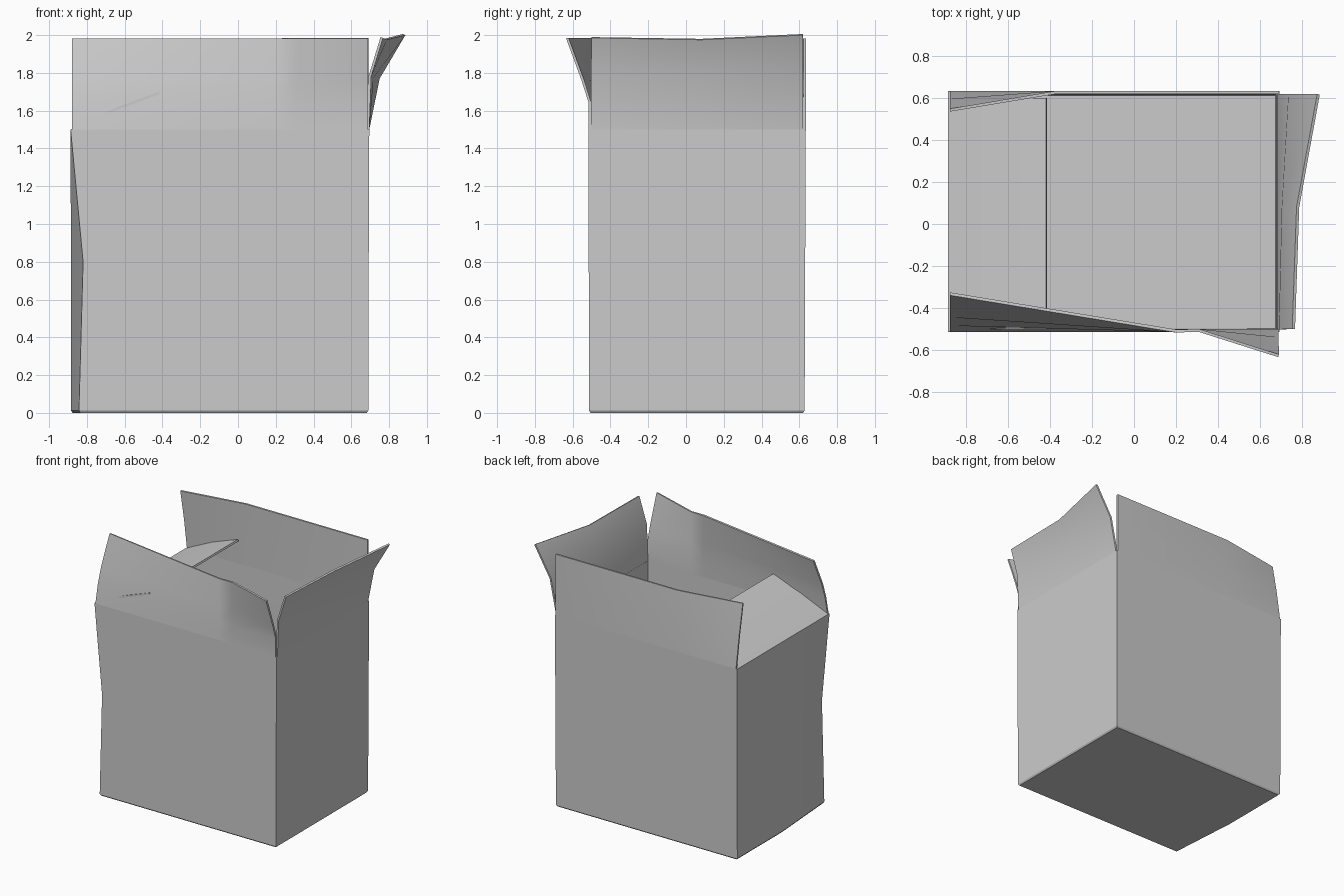
import bpy, bmesh

if "Cube" in bpy.data.objects:
    bpy.data.objects.remove(bpy.data.objects["Cube"])

T = 0.014  # cardboard thickness


def sheet(name, rows, closed=False):
    """Skin rows of points into a card, thickened inwards; closed rows get a floor."""
    bm = bmesh.new()
    grid = [[bm.verts.new(p) for p in row] for row in rows]
    n = len(rows[0])
    for a, b in zip(grid, grid[1:]):
        for i in range(n if closed else n - 1):
            j = (i + 1) % n
            bm.faces.new((a[i], a[j], b[j], b[i]))
    if closed:
        bm.faces.new(grid[0][::-1])
    mesh = bpy.data.meshes.new(name)
    bm.to_mesh(mesh)
    bm.free()
    ob = bpy.data.objects.new(name, mesh)
    bpy.context.collection.objects.link(ob)
    bpy.ops.object.select_all(action='DESELECT')
    ob.select_set(True)
    bpy.context.view_layer.objects.active = ob
    sol = ob.modifiers.new("card", 'SOLIDIFY')
    sol.thickness = T
    sol.offset = -1
    sol.use_even_offset = True
    bpy.ops.object.modifier_apply(modifier="card")
    bpy.ops.object.shade_smooth_by_angle(angle=0.5)
    return ob


def ring(z, corner_x, left, right, front, back):
    """Eight points round the box; the front left corner can be dented."""
    return [(corner_x, front, z), (0.2, front, z), (right, front, z), (right, 0.06, z),
            (right, back, z), (-0.37, back, z), (left, back, z), (left, 0.06, z)]


# Open box: walls, floor and a crushed front left corner
sheet("box_body", [
    ring(0.0, -0.835, -0.875, 0.682, -0.505, 0.62),
    ring(0.012, -0.842, -0.885, 0.69, -0.513, 0.628),
    ring(0.8, -0.82, -0.885, 0.692, -0.515, 0.631),
    ring(1.5, -0.886, -0.886, 0.695, -0.515, 0.634),
], closed=True)

# Front flap: left end leans in, right end curls out
FX = (-0.878, 0.2, 0.31, 0.688)
sheet("front_flap", [
    [(x, y, z) for x, y in zip(FX, ys)] for z, ys in (
        (1.5, (-0.515, -0.515, -0.515, -0.515)),
        (1.64, (-0.485, -0.515, -0.515, -0.515)),
        (1.76, (-0.445, -0.515, -0.515, -0.553)),
        (1.983, (-0.34, -0.517, -0.515, -0.635)))
])

# Right flap: opens outwards, more towards the back
sheet("right_flap", [
    [(0.695, -0.503, 1.5), (0.695, 0.07, 1.5), (0.695, 0.62, 1.5)],
    [(0.705, -0.503, 1.78), (0.718, 0.07, 1.775), (0.75, 0.62, 1.77)],
    [(0.768, -0.5, 1.985), (0.788, 0.08, 1.975), (0.886, 0.618, 2.0)],
])

# Back flap: upright, left end leans in
BX = (0.688, -0.37, -0.878)
sheet("back_flap", [
    [(x, y, z) for x, y in zip(BX, ys)] for z, ys in (
        (1.5, (0.634, 0.634, 0.634)),
        (1.74, (0.635, 0.635, 0.597)),
        (1.983, (0.635, 0.635, 0.55)))
])

# Left flap: folded in over the opening
sheet("left_flap", [
    [(-0.884, y, 1.5) for y in (0.615, 0.06, -0.505)],
    [(-0.65, y, 1.615) for y in (0.605, 0.06, -0.5)],
    [(-0.42, y, 1.70) for y in (0.6, 0.06, -0.5)],
])
